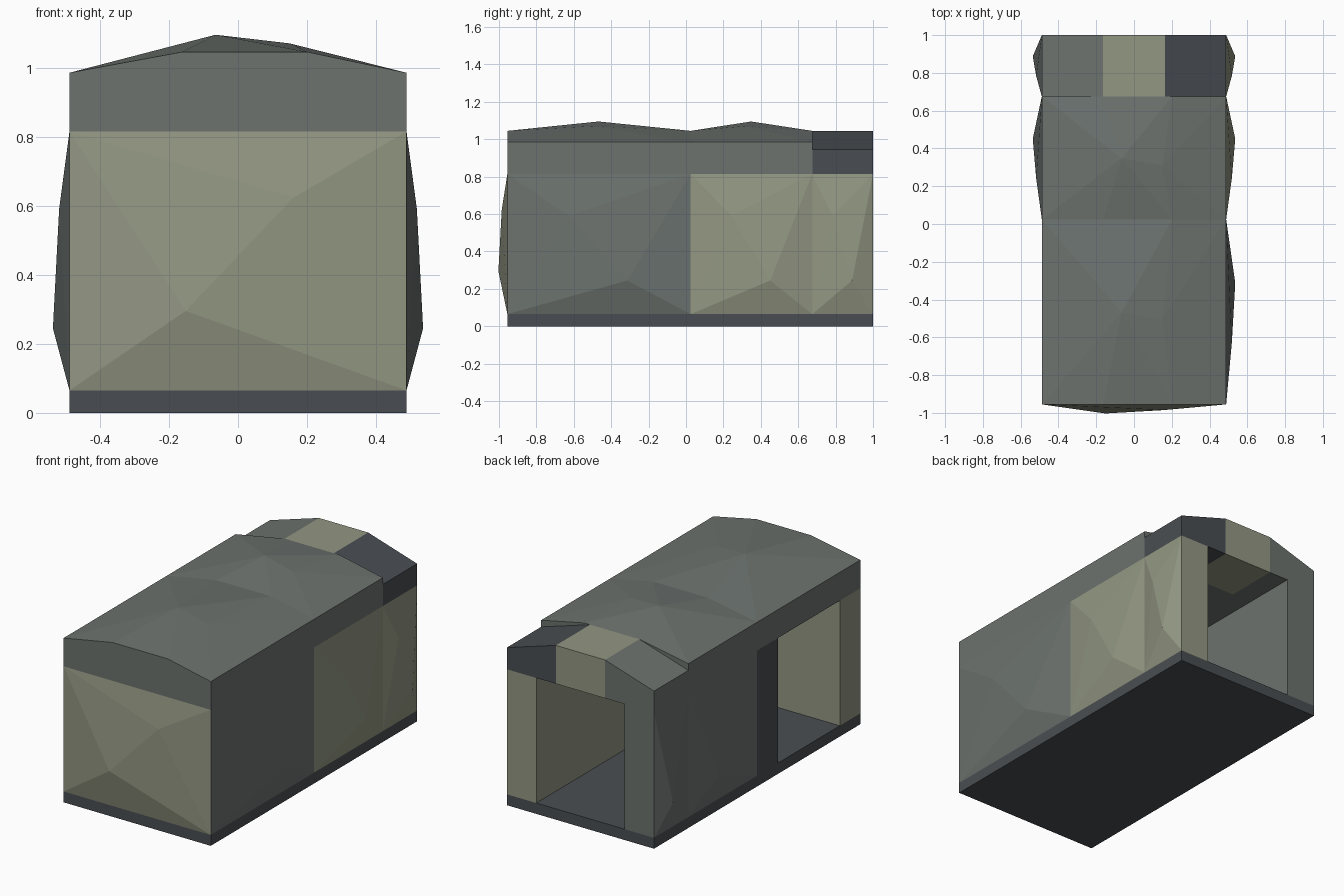
import bpy, bmesh
from mathutils import Vector

if "Cube" in bpy.data.objects:
    bpy.data.objects.remove(bpy.data.objects["Cube"])

HX, T = 0.488, 0.195            # half width, wall thickness
Y0, Y1, Y2, Y3 = -0.955, 0.025, 0.675, 1.0   # bay divisions
ZF, ZW = 0.065, 0.815           # floor top, wall top


def material(name, col):
    m = bpy.data.materials.new(name)
    m.diffuse_color = (*col, 1)
    m.use_nodes = True
    m.node_tree.nodes["Principled BSDF"].inputs["Base Color"].default_value = m.diffuse_color
    return m


GREY = material("grey_slate", (0.15, 0.17, 0.158))
GREEN = material("pale_green", (0.29, 0.31, 0.225))
DARK = material("dark_blue", (0.066, 0.076, 0.085))


def build(name, verts, faces, mat):
    bm = bmesh.new()
    vs = [bm.verts.new(v) for v in verts]
    for f in faces:
        bm.faces.new([vs[i] for i in f])
    bmesh.ops.recalc_face_normals(bm, faces=bm.faces)
    me = bpy.data.meshes.new(name)
    bm.to_mesh(me)
    bm.free()
    me.materials.append(mat)
    ob = bpy.data.objects.new(name, me)
    bpy.context.collection.objects.link(ob)
    return ob


def prism(name, profile, y0, y1, mat):
    """Extrude an x-z profile along y."""
    n = len(profile)
    verts = [(x, y, z) for y in (y0, y1) for x, z in profile]
    faces = [range(n), range(n, 2 * n)]
    faces += [(i, (i + 1) % n, n + (i + 1) % n, n + i) for i in range(n)]
    return build(name, verts, faces, mat)


def box(name, x0, x1, y0, y1, z0, z1, mat):
    return prism(name, [(x0, z0), (x1, z0), (x1, z1), (x0, z1)], y0, y1, mat)


def wall(name, a, b, out, mat, low=0.24, high=0.7, mitre_b=0.0):
    """Thick wall from a to b whose outer face bulges at two points."""
    a, b, out = Vector((*a, 0)), Vector((*b, 0)), Vector((*out, 0))
    up = Vector((0, 0, 1))
    run = b - a
    ai, bi = a - out * T, b - out * T - run.normalized() * mitre_b
    verts = [p + up * z for p in (a, b) for z in (ZF, ZW)]
    verts += [p + up * z for p in (ai, bi) for z in (ZF, ZW)]
    h = ZW - ZF
    verts.append(a + run * 0.345 + out * 0.048 + up * (ZF + low * h))
    verts.append(a + run * 0.665 + out * 0.03 + up * (ZF + high * h))
    faces = [(8, 0, 2), (8, 0, 1), (8, 1, 9), (9, 1, 3), (9, 3, 2), (8, 9, 2),
             (4, 5, 7, 6), (0, 1, 5, 4), (2, 3, 7, 6), (0, 2, 6, 4), (1, 3, 7, 5)]
    return build(name, verts, faces, mat)


# Floor slab
box("floor", -HX, HX, Y0, Y3, 0, ZF, DARK)

# Walls
wall("front_wall", (-HX, Y0), (HX, Y0), (0, -1), GREEN, 0.307, 0.745, T)
wall("right_wall_front", (HX, Y1), (HX, Y0), (1, 0), GREY, mitre_b=T)
for side, s, mat in (("right", 1, GREEN), ("left", -1, GREY)):
    wall(side + "_wall_middle", (s * HX, Y2), (s * HX, Y1), (s, 0), mat)
    wall(side + "_wall_back", (s * HX, Y3), (s * HX, Y2), (s, 0), mat)

# Post beside the left doorway
box("side_door_post", -HX, T - HX, Y1 - 0.2, Y1, ZF, ZW, DARK)

# Main roof: two bulging bays on one arched section
section = [(-HX, 0.985), (-0.163, 1.045), (0.202, 1.045), (HX, 0.985)]
verts = [(x, y, z) for y in (Y0, Y1, Y2) for x, z in section]
verts += [(x, y, ZW) for y in (Y0, Y2) for x in (-HX, HX)]
verts += [(-0.065, -0.468, 1.095), (0.15, -0.505, 1.07),
          (-0.065, 0.348, 1.095), (0.15, 0.31, 1.07)]
faces = []
for k in (0, 1):
    n, f, A, B = 4 * k, 4 * k + 4, 16 + 2 * k, 17 + 2 * k
    faces += [(n, f, A), (n, n + 1, A), (f, f + 1, A),
              (n + 1, n + 2, A), (n + 2, B, A), (f + 1, f + 2, A), (f + 2, B, A),
              (n + 2, n + 3, B), (f + 2, f + 3, B), (n + 3, f + 3, B)]
faces += [(12, 13, 3, 2, 1, 0), (14, 15, 11, 10, 9, 8), (12, 13, 15, 14),
          (12, 0, 4, 8, 14), (13, 3, 7, 11, 15)]
build("main_roof", verts, faces, GREY)

# Back arch in three coloured strips
arch = [(-HX, 0.945), (-0.163, 1.045), (0.163, 1.045), (HX, 0.945)]
for name, mat, p, q in zip(("left", "centre", "right"), (GREY, GREEN, DARK), arch, arch[1:]):
    prism("back_arch_" + name, [(p[0], ZW), (q[0], ZW), q, p], Y2, Y3, mat)
